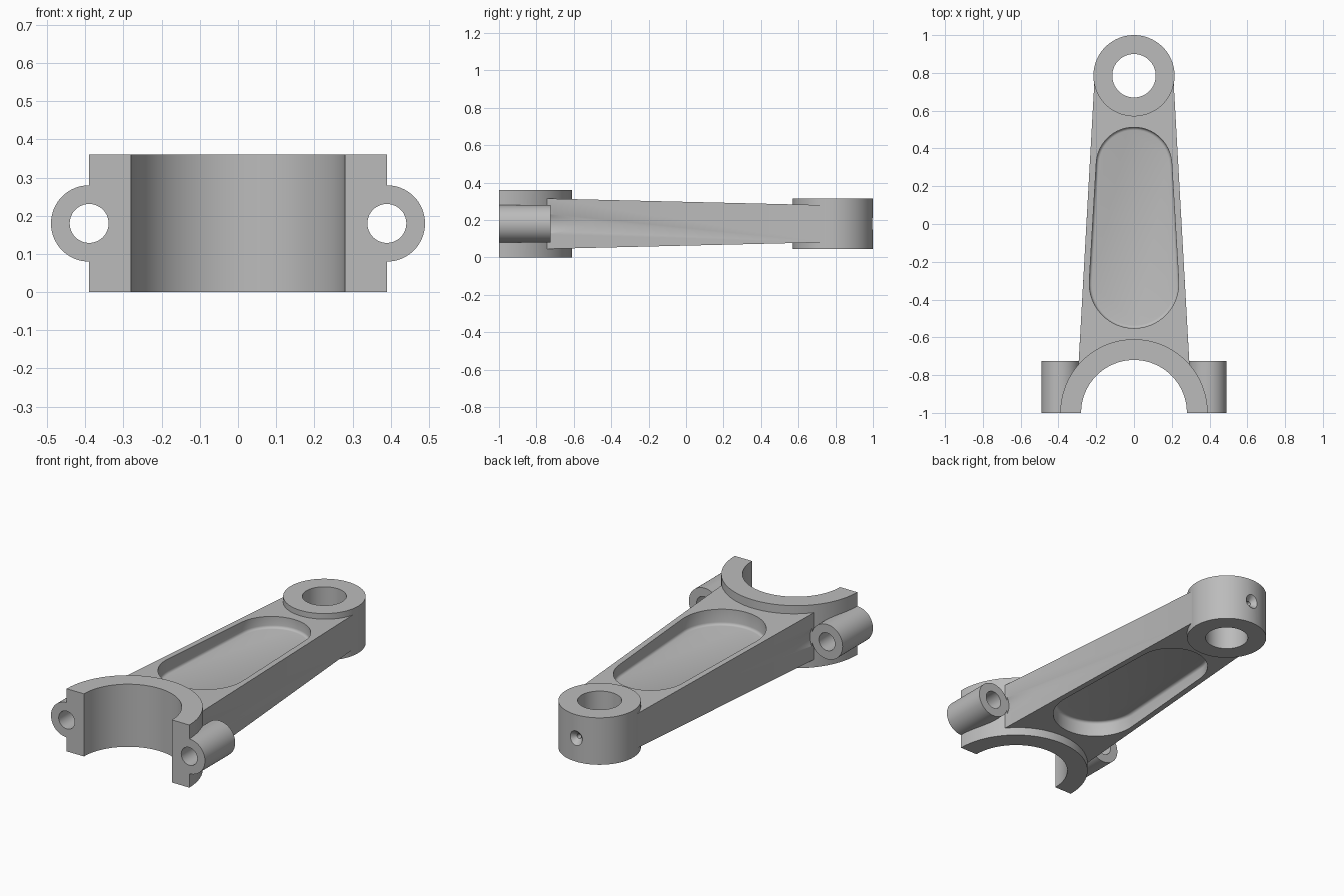
import bpy, bmesh, math
from mathutils import Matrix, Vector

if "Cube" in bpy.data.objects:
    bpy.data.objects.remove(bpy.data.objects["Cube"])

steel = bpy.data.materials.new("steel_grey")
steel.use_nodes = True
GREY = (0.5, 0.5, 0.5, 1)
steel.diffuse_color = GREY
steel.node_tree.nodes["Principled BSDF"].inputs["Base Color"].default_value = GREY

MID = 0.18               # mid height of the whole part
BIG_Y, SMALL_Y = -1.0, 0.785


def finish(bm, name):
    bmesh.ops.recalc_face_normals(bm, faces=bm.faces)
    mesh = bpy.data.meshes.new(name)
    bm.to_mesh(mesh)
    bm.free()
    mesh.materials.append(steel)
    obj = bpy.data.objects.new(name, mesh)
    bpy.context.collection.objects.link(obj)
    return obj


def cylinder(name, centre, radius, length, axis="Z", tip=None, sides=96):
    bm = bmesh.new()
    turn = Matrix.Rotation(-math.pi / 2, 4, "X") if axis == "Y" else Matrix()
    bmesh.ops.create_cone(bm, cap_ends=True, segments=sides, radius1=radius,
                          radius2=radius if tip is None else tip, depth=length,
                          matrix=Matrix.Translation(centre) @ turn)
    return finish(bm, name)


def box(name, centre, size):
    bm = bmesh.new()
    bmesh.ops.create_cube(bm, size=1, matrix=Matrix.Translation(centre) @ Matrix.Diagonal((*size, 1)))
    return finish(bm, name)


def combine(target, tool, operation):
    mod = target.modifiers.new(operation.lower(), "BOOLEAN")
    mod.operation, mod.object, mod.solver = operation, tool, "EXACT"
    bpy.context.view_layer.objects.active = target
    bpy.ops.object.modifier_apply(modifier=mod.name)
    bpy.data.objects.remove(tool)


def tapered_beam(name):
    # Beam that narrows in width and height towards the small end
    bm = bmesh.new()
    bmesh.ops.create_cube(bm, size=2)
    for v in bm.verts:
        y = BIG_Y if v.co.y < 0 else SMALL_Y
        half_width = 0.252 - 0.056 * y
        half_height = 0.117 - 0.0238 * y
        v.co = Vector((v.co.x * half_width, y, MID + v.co.z * half_height))
    return finish(bm, name)


def pocket_cutter(name, side):
    # Slot with two round ends and a filleted floor
    y0, r0, y1, r1 = -0.315, 0.237, 0.312, 0.2
    a = math.asin((r0 - r1) / (y1 - y0))
    steps = 32
    outline = []
    for cy, r, start, end in ((y1, r1, a, math.pi - a), (y0, r0, math.pi - a, 2 * math.pi + a)):
        for i in range(steps + 1):
            t = start + (end - start) * i / steps
            outline.append((r * math.cos(t), cy + r * math.sin(t)))
    bm = bmesh.new()
    floor = bm.faces.new([bm.verts.new((x, y, MID + side * 0.04)) for x, y in outline])
    floor_edges = list(floor.edges)
    new = bmesh.ops.extrude_face_region(bm, geom=[floor], use_keep_orig=True)["geom"]
    bmesh.ops.translate(bm, vec=(0, 0, side * 0.2),
                        verts=[g for g in new if isinstance(g, bmesh.types.BMVert)])
    bmesh.ops.recalc_face_normals(bm, faces=bm.faces)
    bmesh.ops.bevel(bm, geom=floor_edges, offset=0.015, segments=3, profile=0.5, affect="EDGES")
    return finish(bm, name)


# Beam with relief scoops behind the bolt lugs and a pocket on each face
rod = tapered_beam("connecting_rod")
for side in (-1, 1):
    combine(rod, cylinder("bolt_relief", (side * 0.39, -0.325, MID), 0.11, 0.8, "Y"), "DIFFERENCE")
    combine(rod, pocket_cutter("pocket", side), "DIFFERENCE")

# Solid ends and bolt lugs
combine(rod, cylinder("small_end", (0, SMALL_Y, MID), 0.215, 0.27), "UNION")
combine(rod, cylinder("big_end", (0, BIG_Y, MID), 0.39, 0.36, sides=128), "UNION")
for side in (-1, 1):
    combine(rod, cylinder("bolt_lug", (side * 0.39, -0.9125, MID), 0.1, 0.375, "Y", sides=64), "UNION")

# Split face, bearing bores and bolt holes
combine(rod, box("split_face", (0, BIG_Y - 0.5, MID), (2, 1, 1)), "DIFFERENCE")
combine(rod, cylinder("big_bore", (0, BIG_Y, MID), 0.28, 1, sides=128), "DIFFERENCE")
combine(rod, cylinder("small_bore", (0, SMALL_Y, MID), 0.115, 1), "DIFFERENCE")
for side in (-1, 1):
    combine(rod, cylinder("bolt_hole", (side * 0.39, -0.85, MID), 0.051, 0.7, "Y", sides=48), "DIFFERENCE")

# Countersunk oil hole in the small end
combine(rod, cylinder("oil_countersink", (0, 0.99, MID), 0.012, 0.04, "Y", tip=0.052, sides=32), "DIFFERENCE")
combine(rod, cylinder("oil_hole", (0, 0.93, MID), 0.013, 0.2, "Y", sides=24), "DIFFERENCE")

# Smooth curved walls, crisp edges
bpy.ops.object.select_all(action="DESELECT")
rod.select_set(True)
bpy.context.view_layer.objects.active = rod
bpy.ops.object.shade_smooth_by_angle(angle=math.radians(32))
